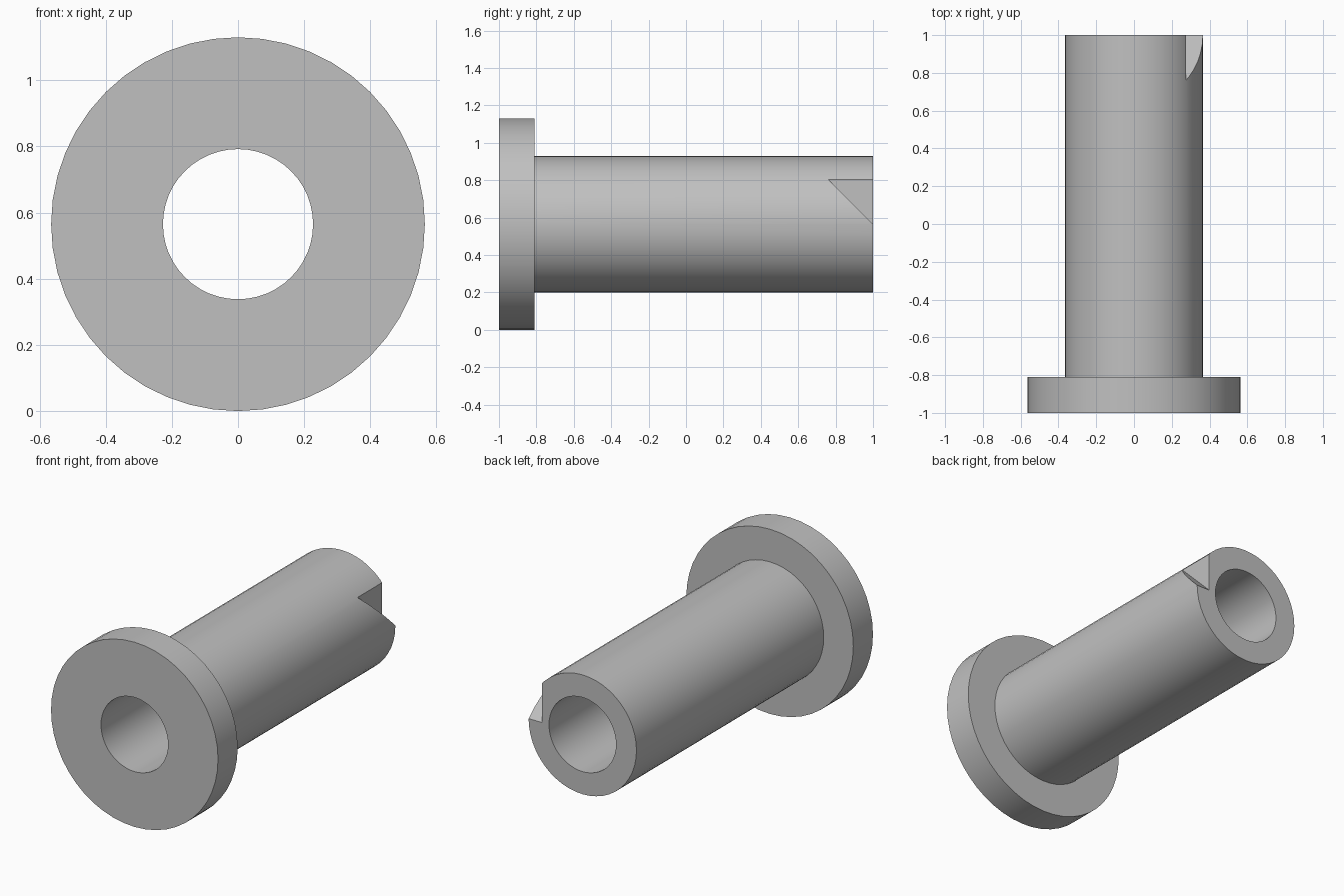
import bpy, bmesh
from math import radians, tau

if "Cube" in bpy.data.objects:
    bpy.data.objects.remove(bpy.data.objects["Cube"])

AXIS_Z = 0.565
FLANGE_R, TUBE_R, BORE_R = 0.565, 0.365, 0.227
FRONT, STEP, BACK = -1.0, -0.81, 1.0
NOTCH_X = 0.275
SEGMENTS = 48

grey = bpy.data.materials.new("plain grey")
grey.use_nodes = True
colour = (0.53, 0.53, 0.53, 1)
grey.diffuse_color = colour
grey.node_tree.nodes["Principled BSDF"].inputs["Base Color"].default_value = colour


def add_object(name, bm):
    bmesh.ops.recalc_face_normals(bm, faces=bm.faces)
    mesh = bpy.data.meshes.new(name)
    bm.to_mesh(mesh)
    bm.free()
    mesh.materials.append(grey)
    obj = bpy.data.objects.new(name, mesh)
    bpy.context.collection.objects.link(obj)
    return obj


# Flanged bushing: closed half section turned about the y axis
bm = bmesh.new()
section = [(BORE_R, FRONT), (FLANGE_R, FRONT), (FLANGE_R, STEP),
           (TUBE_R, STEP), (TUBE_R, BACK), (BORE_R, BACK)]
verts = [bm.verts.new((0, y, AXIS_Z + r)) for r, y in section]
edges = [bm.edges.new((v, verts[(i + 1) % len(verts)])) for i, v in enumerate(verts)]
bmesh.ops.spin(bm, geom=verts + edges, cent=(0, 0, AXIS_Z), axis=(0, 1, 0),
               angle=tau, steps=SEGMENTS, use_merge=True)
bmesh.ops.remove_doubles(bm, verts=bm.verts, dist=1e-5)
bushing = add_object("flanged_bushing", bm)

# Slanted notch cutter on the left side of the back end
bm = bmesh.new()
wedge = [(BACK + 0.1, AXIS_Z - 0.1), (BACK + 0.1, AXIS_Z + 0.5), (BACK - 0.5, AXIS_Z + 0.5)]
face = bm.faces.new([bm.verts.new((NOTCH_X, y, z)) for y, z in wedge])
side = bmesh.ops.extrude_face_region(bm, geom=[face])["geom"]
bmesh.ops.translate(bm, vec=(0.3, 0, 0),
                    verts=[g for g in side if isinstance(g, bmesh.types.BMVert)])
cutter = add_object("notch_cutter", bm)
cutter.hide_render = True

# Cut the notch, then discard the cutter
cut = bushing.modifiers.new("notch", 'BOOLEAN')
cut.operation = 'DIFFERENCE'
cut.solver = 'EXACT'
cut.object = cutter
bpy.ops.object.select_all(action='DESELECT')
bpy.context.view_layer.objects.active = bushing
bushing.select_set(True)
bpy.ops.object.modifier_apply(modifier=cut.name)
bpy.data.objects.remove(cutter)

# Smooth round walls with crisp rims
bpy.ops.object.shade_smooth_by_angle(angle=radians(30))
